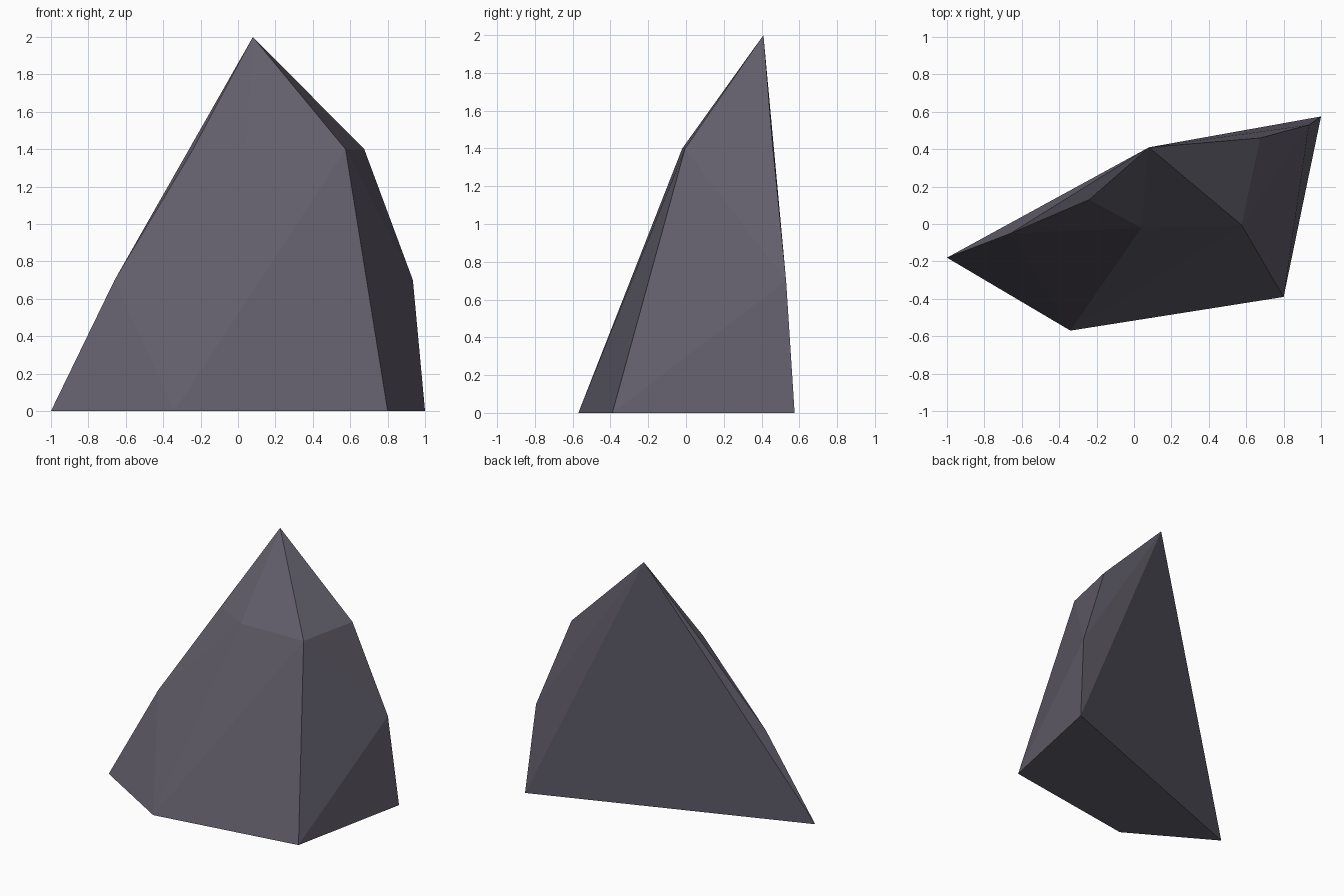
import bpy, bmesh

if "Cube" in bpy.data.objects:
    bpy.data.objects.remove(bpy.data.objects["Cube"])

# Rock colour
stone = bpy.data.materials.new("slate_grey")
stone.diffuse_color = (0.125, 0.115, 0.15, 1)
stone.use_nodes = True
stone.node_tree.nodes["Principled BSDF"].inputs["Base Color"].default_value = stone.diffuse_color

# Corner points of the crystal-like rock, ring by ring
base = [(-1, -0.18, 0), (-0.34, -0.57, 0), (0.8, -0.39, 0), (1, 0.575, 0)]
middle = [(-0.66, -0.05, 0.7), (0.935, 0.53, 0.7)]
shoulder = [(-0.24, 0.13, 1.4), (0.04, -0.02, 1.4), (0.575, -0.005, 1.4), (0.675, 0.46, 1.4)]
peak = [(0.08, 0.41, 2)]

# Faceted rock wrapped around the corners
bm = bmesh.new()
for p in base + middle + shoulder + peak:
    bm.verts.new(p)
bmesh.ops.convex_hull(bm, input=bm.verts[:])
bmesh.ops.recalc_face_normals(bm, faces=bm.faces[:])

mesh = bpy.data.meshes.new("rock")
bm.to_mesh(mesh)
bm.free()
mesh.materials.append(stone)
rock = bpy.data.objects.new("rock", mesh)
bpy.context.collection.objects.link(rock)
